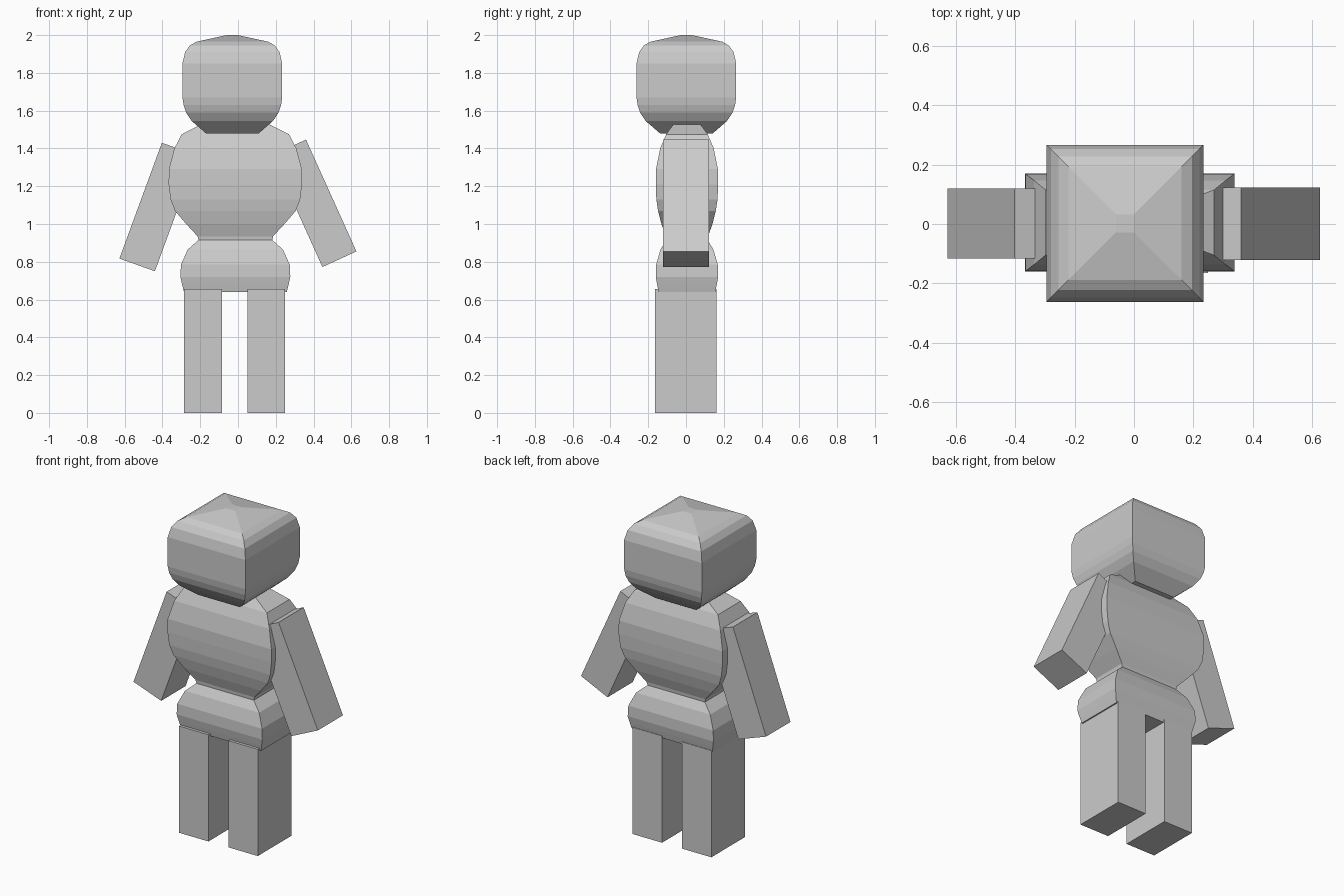
import bpy, bmesh

if "Cube" in bpy.data.objects:
    bpy.data.objects.remove(bpy.data.objects["Cube"])


def loft(name, cx, cy, sections):
    """Stack rectangular rings (z, half_x, half_y) into a closed solid."""
    bm = bmesh.new()
    rings = [[bm.verts.new((cx + sx * hx, cy + sy * hy, z))
              for sx, sy in ((-1, -1), (1, -1), (1, 1), (-1, 1))]
             for z, hx, hy in sections]
    for a, b in zip(rings, rings[1:]):
        for i in range(4):
            j = (i + 1) % 4
            bm.faces.new((a[i], a[j], b[j], b[i]))
    bm.faces.new(rings[0][::-1])
    bm.faces.new(rings[-1])
    return finish(name, bm)


def slab(name, outline, y0, y1):
    """Extrude an x-z outline from y0 to y1."""
    bm = bmesh.new()
    face = bm.faces.new([bm.verts.new((x, y0, z)) for x, z in outline])
    new = bmesh.ops.extrude_face_region(bm, geom=[face])["geom"]
    verts = [v for v in new if isinstance(v, bmesh.types.BMVert)]
    bmesh.ops.translate(bm, verts=verts, vec=(0, y1 - y0, 0))
    return finish(name, bm)


def finish(name, bm):
    bmesh.ops.recalc_face_normals(bm, faces=bm.faces)
    mesh = bpy.data.meshes.new(name)
    bm.to_mesh(mesh)
    bm.free()
    obj = bpy.data.objects.new(name, mesh)
    bpy.context.collection.objects.link(obj)
    return obj


# Head: square plan with rounded profile
head = [(1.48, .14), (1.545, .215), (1.59, .245), (1.63, .258), (1.67, .264),
        (1.85, .264), (1.91, .25), (1.945, .225), (1.965, .19), (2.0, .03)]
loft("head", -.03, .002, [(z, h, h) for z, h in head])

# Body: hips, waist and chest in one rectangular loft
loft("body", -.014, .005, [
    (.64, .272, .15), (.68, .282, .158), (.72, .291, .165), (.785, .288, .163),
    (.865, .252, .14), (.915, .195, .11), (.935, .2, .112),
    (1.0, .26, .135), (1.07, .32, .153), (1.13, .343, .162), (1.21, .353, .165),
    (1.29, .352, .164), (1.40, .323, .142), (1.475, .284, .11),
    (1.53, .175, .07), (1.55, .11, .04)])

# Legs
for side, x in (("left", .15), ("right", -.185)):
    loft(side + "_leg", x, -.002, [(0, .1, .163), (.655, .1, .163)])

# Arms: slanted boxes
slab("right_arm", [(-.403, 1.43), (-.628, .817), (-.44, .75), (-.215, 1.363)], -.117, .12)
slab("left_arm", [(.36, 1.447), (.627, .855), (.447, .772), (.18, 1.364)], -.121, .123)
